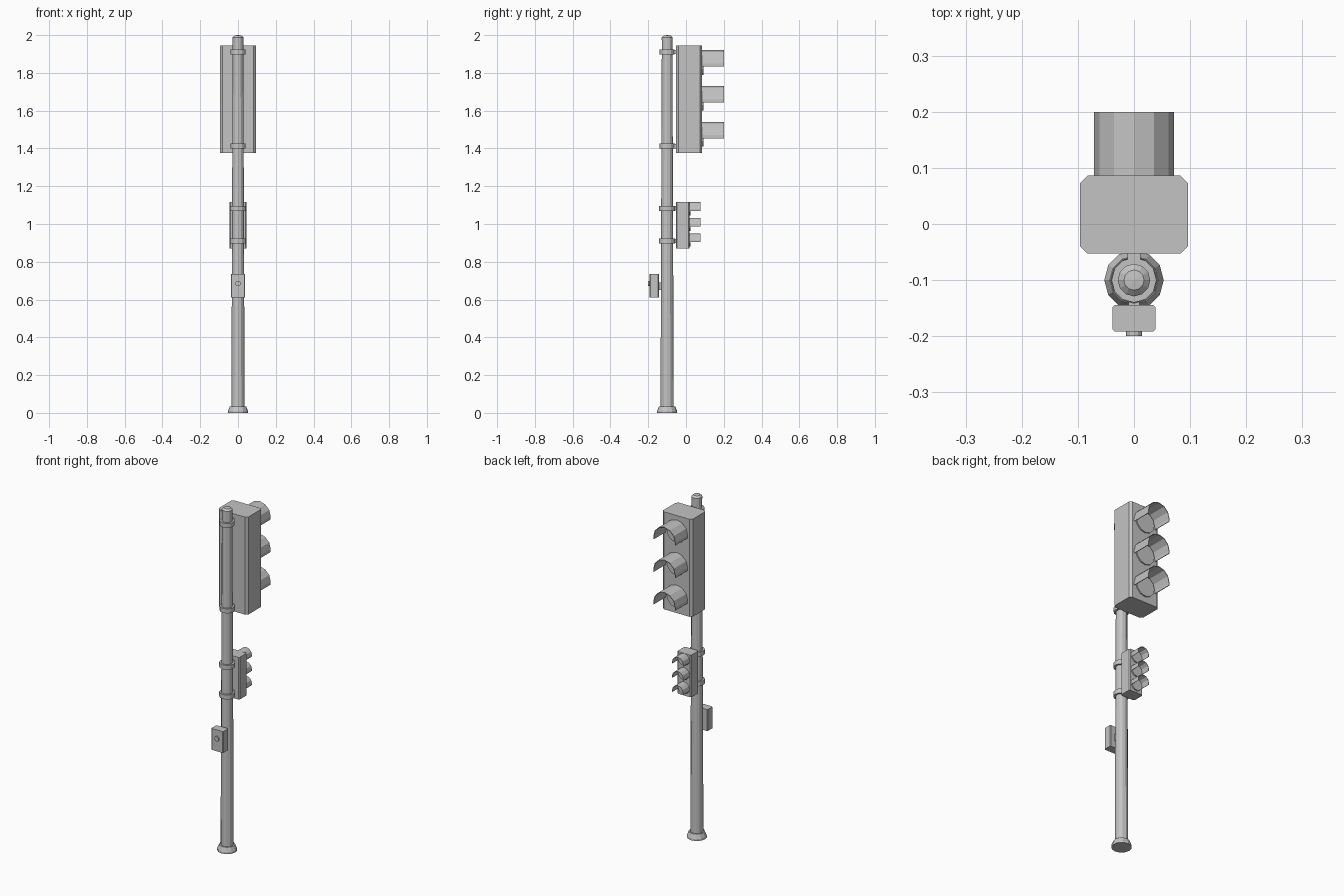
import bpy, bmesh
from math import pi, sin, cos
from mathutils import Matrix

old = bpy.data.objects.get("Cube")
if old:
    bpy.data.objects.remove(old, do_unlink=True)

grey = bpy.data.materials.new("plain_grey")
grey.use_nodes = True
colour = (0.55, 0.55, 0.55, 1)
grey.diffuse_color = colour
grey.node_tree.nodes["Principled BSDF"].inputs["Base Color"].default_value = colour

POLE_Y = -0.1


def finish(name, bm):
    bmesh.ops.recalc_face_normals(bm, faces=bm.faces)
    mesh = bpy.data.meshes.new(name)
    bm.to_mesh(mesh)
    bm.free()
    mesh.materials.append(grey)
    obj = bpy.data.objects.new(name, mesh)
    bpy.context.collection.objects.link(obj)
    return obj


def box(name, x, y0, y1, z0, z1, chamfer=0):
    """Box of half width x, with its upright edges chamfered."""
    bm = bmesh.new()
    size = Matrix.Diagonal((2 * x, y1 - y0, z1 - z0, 1))
    place = Matrix.Translation((0, (y0 + y1) / 2, (z0 + z1) / 2))
    bmesh.ops.create_cube(bm, size=1, matrix=place @ size)
    if chamfer:
        upright = [e for e in bm.edges
                   if abs(e.verts[0].co.z - e.verts[1].co.z) > 1e-4]
        bmesh.ops.bevel(bm, geom=upright, offset=chamfer, segments=1, affect='EDGES')
    return finish(name, bm)


def lathe(name, profile, sides=12):
    """Turn (radius, z) points about the pole axis."""
    bm = bmesh.new()
    verts = [bm.verts.new((r, POLE_Y, z)) for r, z in profile]
    edges = [bm.edges.new(pair) for pair in zip(verts, verts[1:])]
    bmesh.ops.spin(bm, geom=verts + edges, cent=(0, POLE_Y, 0), axis=(0, 0, 1),
                   angle=2 * pi, steps=sides)
    bmesh.ops.remove_doubles(bm, verts=bm.verts, dist=1e-5)
    return finish(name, bm)


def disc(name, radius, y0, y1, z):
    """Short cylinder lying along y."""
    bm = bmesh.new()
    place = Matrix.Translation((0, (y0 + y1) / 2, z)) @ Matrix.Rotation(pi / 2, 4, 'X')
    bmesh.ops.create_cone(bm, cap_ends=True, segments=12, radius1=radius,
                          radius2=radius, depth=y1 - y0, matrix=place)
    return finish(name, bm)


def visor(name, radius, y0, y1, z, drop, thickness):
    """Half tube open below, with short straight skirts."""
    outline = [(radius * cos(pi * i / 6), z + radius * sin(pi * i / 6)) for i in range(7)]
    outline = [(radius, z - drop)] + outline + [(-radius, z - drop)]
    bm = bmesh.new()
    rows = [[bm.verts.new((x, y, h)) for x, h in outline] for y in (y0, y1)]
    for i in range(len(outline) - 1):
        bm.faces.new((rows[0][i], rows[0][i + 1], rows[1][i + 1], rows[1][i]))
    obj = finish(name, bm)
    solid = obj.modifiers.new("Thickness", 'SOLIDIFY')
    solid.thickness = thickness
    # grow towards the tube axis whichever way the sheet faces
    top = max(obj.data.polygons, key=lambda p: p.center.z)
    solid.offset = -1 if top.normal.z > 0 else 1
    return obj


def signal(name, x, z0, z1, front, reach, centre, step, radius, lens, drop, chamfer):
    """Housing with three lenses, each under a visor."""
    box(name + "_housing", x, -0.053, front, z0, z1, chamfer)
    for place, k in (("upper", 1), ("middle", 0), ("lower", -1)):
        z = centre + k * step
        disc(f"{name}_{place}_lens", lens, front - 0.004, front + 0.007, z)
        visor(f"{name}_{place}_visor", radius, front - 0.002, reach, z, drop, radius * 0.05)


# Pole with flared foot and domed cap
lathe("pole_foot", [(0, 0), (0.053, 0), (0.053, 0.01), (0.043, 0.035), (0, 0.035)])
lathe("pole", [(0, 0.03), (0.035, 0.03), (0.028, 1.98), (0, 1.98)])
lathe("pole_cap", [(0, 1.975), (0.029, 1.975), (0.029, 1.988), (0.018, 1.998), (0, 2.0)])

# Vehicle and pedestrian signals
signal("large_signal", 0.096, 1.377, 1.946, 0.086, 0.2, 1.66, 0.19, 0.071, 0.06, 0.017, 0.013)
signal("small_signal", 0.045, 0.87, 1.116, 0.018, 0.077, 0.997, 0.083, 0.036, 0.034, 0.01, 0.006)

# Clamps that hold the signals to the pole
for i, (z, r) in enumerate([(1.91, 0.04), (1.412, 0.041), (1.083, 0.042), (0.91, 0.042)]):
    lathe(f"clamp_ring_{i + 1}", [(0, z - 0.013), (r, z - 0.013), (r, z + 0.013), (0, z + 0.013)])
    box(f"clamp_arm_{i + 1}", 0.012, -0.075, -0.05, z - 0.011, z + 0.011)

# Push button box
box("button_box", 0.038, -0.192, -0.144, 0.61, 0.735, 0.004)
box("button_box_bracket", 0.01, -0.146, -0.125, 0.65, 0.69)
disc("push_button", 0.014, -0.2, -0.19, 0.685)
